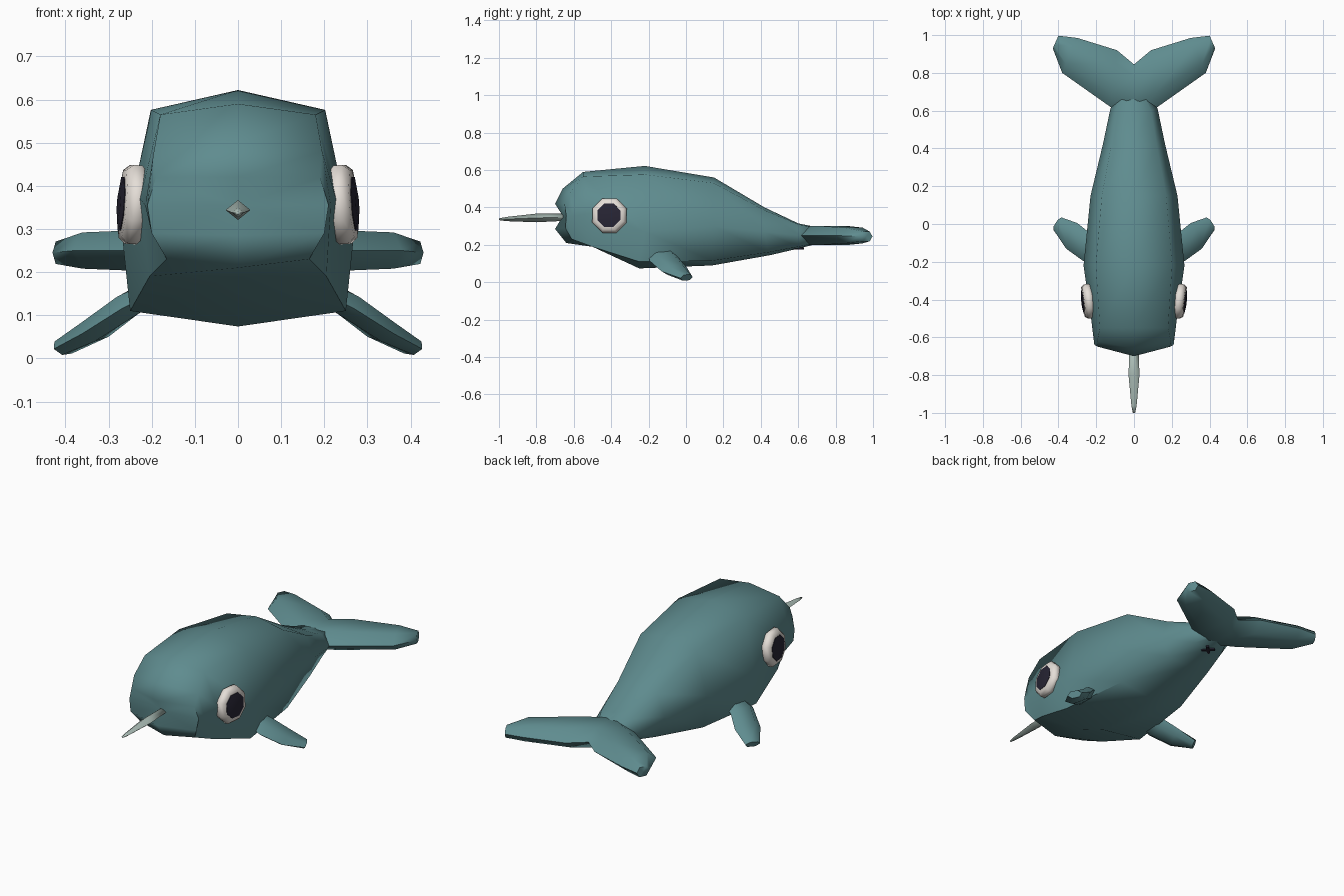
import bpy, bmesh, math
from mathutils import Vector, Matrix

cube = bpy.data.objects.get("Cube")
if cube:
    bpy.data.objects.remove(cube, do_unlink=True)


def material(name, rgb):
    m = bpy.data.materials.new(name)
    m.use_nodes = True
    m.diffuse_color = (*rgb, 1)
    bsdf = m.node_tree.nodes["Principled BSDF"]
    bsdf.inputs["Base Color"].default_value = (*rgb, 1)
    bsdf.inputs["Roughness"].default_value = 0.7
    return m


TEAL = material("teal skin", (0.114, 0.262, 0.275))
WHITE = material("eye white", (0.78, 0.73, 0.68))
NAVY = material("dark navy", (0.020, 0.018, 0.034))
IVORY = material("pale tusk", (0.40, 0.50, 0.46))


def loft(name, rings, mat, angle=70, matrix=None):
    """Skin a list of equal closed rings and cap both ends with a fan."""
    bm = bmesh.new()
    loops = [[bm.verts.new(p) for p in ring] for ring in rings]
    n = len(loops[0])
    for a, b in zip(loops, loops[1:]):
        for i in range(n):
            j = (i + 1) % n
            bm.faces.new((a[i], a[j], b[j], b[i]))
    for loop in (loops[0], loops[-1]):
        mid = bm.verts.new(sum((v.co for v in loop), Vector()) / n)
        for i in range(n):
            bm.faces.new((loop[i], loop[(i + 1) % n], mid))
    if matrix is not None:
        bm.transform(matrix)
    bmesh.ops.recalc_face_normals(bm, faces=bm.faces)
    me = bpy.data.meshes.new(name)
    bm.to_mesh(me)
    bm.free()
    me.materials.append(mat)
    ob = bpy.data.objects.new(name, me)
    bpy.context.collection.objects.link(ob)
    bpy.ops.object.select_all(action='DESELECT')
    ob.select_set(True)
    bpy.context.view_layer.objects.active = ob
    bpy.ops.object.shade_smooth_by_angle(angle=math.radians(angle))
    return ob


def blade_ring(lead, trail, normal, t):
    """Rounded six-point section between a leading and a trailing point."""
    a, b, n = Vector(lead), Vector(trail), Vector(normal).normalized() * t
    p, q = a.lerp(b, 0.25), a.lerp(b, 0.78)
    return [a, p + n, q + n, b, q - n, p - n]


def flip(ring):
    return [(-p[0], p[1], p[2]) for p in ring]


# Body: half sections from top centre round to bottom centre, nose to tail
half_sections = [
    [(0, -.70, .42), (.19, -.65, .42), (.21, -.64, .355), (.20, -.645, .29), (0, -.70, .285)],
    [(0, -.66, .50), (.195, -.62, .48), (.215, -.60, .355), (.165, -.61, .23), (0, -.64, .21)],
    [(0, -.55, .59), (.18, -.55, .565), (.227, -.50, .37), (.205, -.50, .19), (0, -.50, .19)],
    [(0, -.22, .622), (.202, -.22, .576), (.267, -.22, .27), (.25, -.25, .11), (0, -.25, .074)],
    [(0, .15, .56), (.17, .15, .53), (.23, .15, .30), (.20, .14, .115), (0, .14, .09)],
    [(0, .42, .40), (.12, .42, .385), (.165, .42, .27), (.13, .44, .16), (0, .45, .145)],
    [(0, .60, .315), (.09, .60, .31), (.125, .61, .25), (.09, .60, .19), (0, .60, .18)],
    [(0, .72, .29), (.04, .72, .285), (.05, .72, .25), (.04, .72, .215), (0, .72, .21)],
]
loft("body", [h + flip(h[1:-1])[::-1] for h in half_sections], TEAL)

# Tail flukes: one blade swept from tip to tip
up = (0, 0, 1)
fluke = [
    blade_ring((.125, .62, .25), (.09, .92, .25), up, .052),
    blade_ring((.38, .80, .25), (.30, .985, .25), up, .042),
    blade_ring((.43, .93, .245), (.40, .997, .245), up, .026),
]
root = [blade_ring((0, .56, .25), (0, .845, .25), up, .052)]
loft("tail_flukes", [flip(r) for r in fluke[::-1]] + root + fluke, TEAL)

# Side fins
fin_normal = (.5, .1, .86)
fin = [
    blade_ring((.21, -.20, .145), (.19, -.07, .165), fin_normal, .026),
    blade_ring((.27, -.195, .115), (.25, -.035, .125), fin_normal, .030),
    blade_ring((.36, -.13, .058), (.30, .005, .078), fin_normal, .027),
    blade_ring((.427, -.03, .022), (.385, .035, .028), fin_normal, .018),
]
loft("left_fin", fin, TEAL)
loft("right_fin", [flip(r) for r in fin], TEAL)


def turned(profile, sides=8):
    """Rings around local z from (radius, height) pairs."""
    return [[(r * math.cos((i + .5) * math.tau / sides),
              r * math.sin((i + .5) * math.tau / sides), h)
             for i in range(sides)] for r, h in profile]


# Eyes: bevelled octagonal white disc with a raised dark pupil
for side, s in (("left", 1), ("right", -1)):
    facing = Vector((s, -.12, .07)).to_track_quat('Z', 'Y').to_matrix().to_4x4()
    place = Matrix.Translation((s * .25, -.41, .357)) @ facing
    loft(side + "_eye_white",
         turned([(.08, -.035), (.099, -.018), (.099, .002), (.085, .018), (.06, .021)]),
         WHITE, 60, place)
    loft(side + "_pupil", turned([(.067, .010), (.067, .022), (.035, .027)]),
         NAVY, 60, place)

# Tusk: four-sided spike pointing forward
tusk_path = [(-.64, .348, .024), (-.80, .344, .029), (-.96, .338, .014), (-1.0, .337, .006)]
loft("tusk", [[(w, y, z), (0, y, z + w * .8), (-w, y, z), (0, y, z - w * .8)]
              for y, z, w in tusk_path], IVORY, 95)

# Small dark crossed mark under the tail root
for k, ang in enumerate((45, -45)):
    place = Matrix.Translation((0, .60, .182)) @ Matrix.Rotation(math.radians(ang), 4, 'Z')
    loft(f"tail_mark_{k + 1}",
         [[(-.035, -.008, h), (.035, -.008, h), (.035, .008, h), (-.035, .008, h)]
          for h in (-.006, .003)], NAVY, 30, place)
